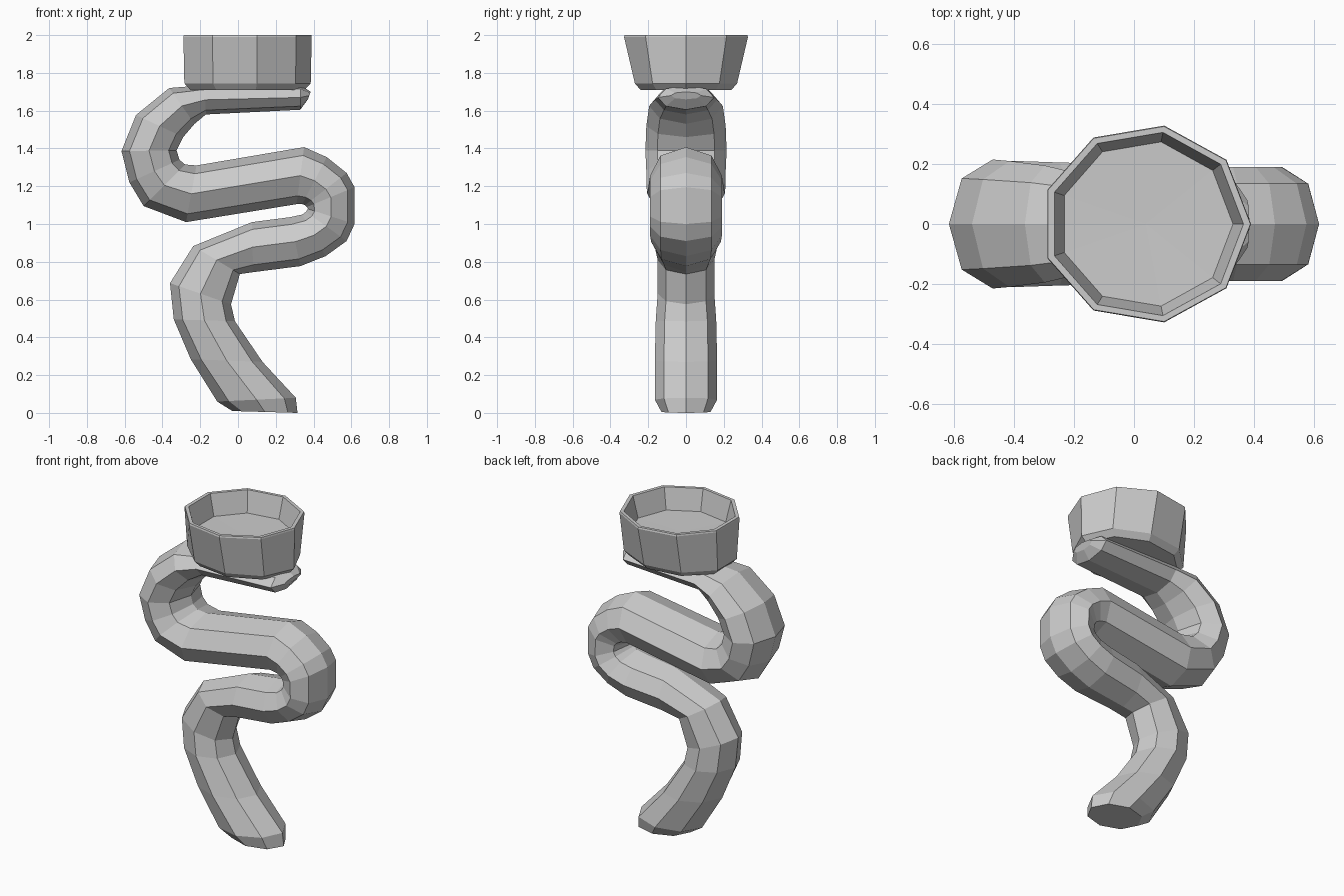
import bpy, bmesh, math
from mathutils import Vector


def loft(name, rings, end_point=None):
    """Join equal rings of points into a flat-shaded closed solid."""
    bm = bmesh.new()
    vr = [[bm.verts.new(p) for p in r] for r in rings]
    n = len(vr[0])
    for a, b in zip(vr, vr[1:]):
        for i in range(n):
            j = (i + 1) % n
            bm.faces.new((a[i], a[j], b[j], b[i]))
    bm.faces.new(vr[0][::-1])
    if end_point:
        tip = bm.verts.new(end_point)
        for i in range(n):
            bm.faces.new((vr[-1][i], vr[-1][(i + 1) % n], tip))
    else:
        bm.faces.new(vr[-1])
    bmesh.ops.recalc_face_normals(bm, faces=bm.faces)
    me = bpy.data.meshes.new(name)
    bm.to_mesh(me)
    bm.free()
    ob = bpy.data.objects.new(name, me)
    bpy.context.collection.objects.link(ob)
    return ob


# Winding tube: each station is side A (x, z), side B (x, z), half width in y
stations = [
    (-.03, .01, .315, .0, .13),
    (-.11, .06, .306, .08, .165),
    (-.25, .284, .13, .27, .165),
    (-.34, .495, -.016, .485, .16),
    (-.36, .687, -.037, .575, .15),
    (-.237, .883, .01, .735, .15),
    (.074, 1.01, .08, .745, .165),
    (.275, 1.036, .33, .777, .185),
    (.34, 1.05, .464, .83, .19),
    (.36, 1.065, .575, .91, .19),
    (.37, 1.08, .617, 1.0, .19),
    (.365, 1.09, .617, 1.195, .19),
    (.355, 1.10, .575, 1.27, .19),
    (.34, 1.105, .47, 1.354, .19),
    (.31, 1.105, .35, 1.407, .19),
    (-.275, 1.01, -.22, 1.31, .205),
    (-.5, 1.095, -.28, 1.315, .21),
    (-.575, 1.22, -.31, 1.34, .21),
    (-.617, 1.386, -.325, 1.39, .215),
    (-.54, 1.577, -.29, 1.46, .21),
    (-.364, 1.72, -.23, 1.53, .195),
    (-.174, 1.735, -.17, 1.58, .165),
    (.33, 1.735, .33, 1.605, .15),
    (.385, 1.70, .37, 1.66, .08),
]
rings = []
for ax, az, bx, bz, w in stations:
    a, b = Vector((ax, 0, az)), Vector((bx, 0, bz))
    mid, half = (a + b) / 2, (a - b) / 2
    rings.append([mid + half * math.cos(t) + Vector((0, w * math.sin(t), 0))
                  for t in (k * math.pi / 4 for k in range(8))])
loft("winding_tube", rings)

# Nine-sided open cup: z, x radius, y radius from underside over rim to floor
profile = [
    (1.71, .31, .245), (1.745, .345, .275), (1.99, .35, .333),
    (2.0, .348, .33), (2.0, .325, .31), (1.87, .29, .278),
]
cup = [[Vector((.04 + rx * math.cos(t), ry * math.sin(t), z))
        for t in (k * math.tau / 9 for k in range(9))]
       for z, rx, ry in profile]
loft("cup", cup, end_point=(.04, 0, 1.865))
